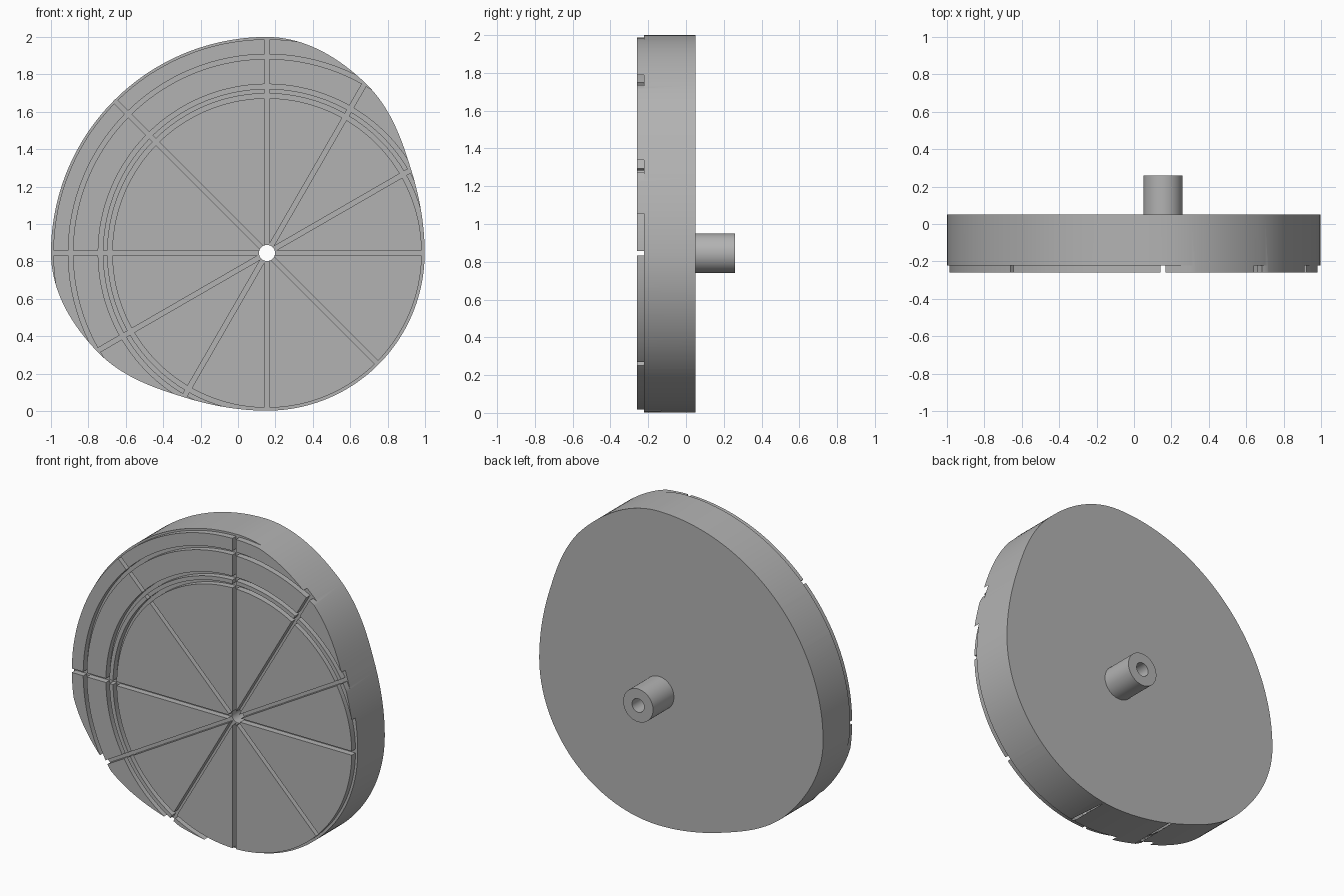
import bpy, bmesh, math

if "Cube" in bpy.data.objects:
    bpy.data.objects.remove(bpy.data.objects["Cube"], do_unlink=True)

CX, CZ = 0.155, 0.845            # shaft axis, running along y
R_LOW, R_30, R_60, R_HIGH = 0.843, 0.89, 1.05, 1.155
FRONT, FLOOR, BACK, HUB_END = -0.26, -0.222, 0.05, 0.26
GROOVE, BORE, SEGS = 0.025, 0.043, 240

grey = bpy.data.materials.new("plain grey")
grey.use_nodes = True
grey.diffuse_color = (0.45, 0.45, 0.45, 1)
grey.node_tree.nodes["Principled BSDF"].inputs["Base Color"].default_value = (0.45, 0.45, 0.45, 1)


def make_object(name, bm):
    bmesh.ops.recalc_face_normals(bm, faces=bm.faces)
    mesh = bpy.data.meshes.new(name)
    bm.to_mesh(mesh)
    bm.free()
    mesh.materials.append(grey)
    obj = bpy.data.objects.new(name, mesh)
    bpy.context.collection.objects.link(obj)
    return obj


def loop(bm, radius, y, count=SEGS):
    """Closed loop about the axis; radius is a function of the angle."""
    angles = [math.tau * i / count for i in range(count)]
    return [bm.verts.new((CX + radius(a) * math.cos(a), y, CZ + radius(a) * math.sin(a)))
            for a in angles]


def bridge(bm, a, b):
    for i in range(len(a)):
        j = (i + 1) % len(a)
        bm.faces.new((a[i], a[j], b[j], b[i]))


def prism(name, radius, y0, y1, count=SEGS):
    bm = bmesh.new()
    a, b = loop(bm, radius, y0, count), loop(bm, radius, y1, count)
    bridge(bm, a, b)
    bm.faces.new(a)
    bm.faces.new(b)
    return make_object(name, bm)


def tube(name, inner, outer, y0, y1, count=SEGS):
    bm = bmesh.new()
    loops = [loop(bm, lambda a, r=r: r, y, count)
             for r, y in ((inner, y0), (outer, y0), (outer, y1), (inner, y1))]
    for i in range(4):
        bridge(bm, loops[i], loops[(i + 1) % 4])
    return make_object(name, bm)


def bar(name, angle):
    """Straight groove cutter crossing the whole disc through the axis."""
    bm = bmesh.new()
    c, s = math.cos(angle), math.sin(angle)
    rows = []
    for y in (FRONT - 0.1, FLOOR):
        rows.append([bm.verts.new((CX + u * c - v * s, y, CZ + u * s + v * c))
                     for u, v in ((-1.4, -GROOVE / 2), (1.4, -GROOVE / 2),
                                  (1.4, GROOVE / 2), (-1.4, GROOVE / 2))])
    bridge(bm, *rows)
    for row in rows:
        bm.faces.new(row)
    return make_object(name, bm)


def cam_radius(angle):
    """Low dwell, rise, high dwell, fall: symmetric about the 135 degree line."""
    deg = math.degrees(angle)
    deg = 135 - abs((deg - 135 + 180) % 360 - 180)
    if deg >= 90:
        return R_HIGH
    if deg <= 0:
        return R_LOW
    pts = [R_LOW, R_30, R_60, R_HIGH]
    slopes = [0, (R_60 - R_LOW) / 2, (R_HIGH - R_30) / 2, 0]
    i = min(int(deg / 30), 2)
    t = deg / 30 - i
    return ((2 * t**3 - 3 * t**2 + 1) * pts[i] + (t**3 - 2 * t**2 + t) * slopes[i]
            + (3 * t**2 - 2 * t**3) * pts[i + 1] + (t**3 - t**2) * slopes[i + 1])


# Cam disc and the hub on its back
cam = prism("cam_disc", cam_radius, FRONT, BACK)
hub = tube("shaft_hub", BORE, 0.105, BACK, HUB_END, 64)

# Cutters: shaft bore, ring grooves and spoke grooves in the front face
cutters = [prism("bore_cutter", lambda a: BORE, FRONT - 0.1, BACK + 0.1, 64)]
for r in (0.84, R_30, R_60, R_HIGH):
    cutters.append(tube("ring_groove_cutter", r - GROOVE / 2, r + GROOVE / 2, FRONT - 0.1, FLOOR))
for deg in (0, 30, 60, 90, 135):
    cutters.append(bar("spoke_groove_cutter", math.radians(deg)))

for cutter in cutters:
    cutter.hide_render = True
    mod = cam.modifiers.new("groove", "BOOLEAN")
    mod.operation = "DIFFERENCE"
    mod.solver = "EXACT"
    mod.object = cutter

# Bake the cuts and drop the cutters
bpy.context.view_layer.update()
baked = bpy.data.meshes.new_from_object(cam.evaluated_get(bpy.context.evaluated_depsgraph_get()))
cam.modifiers.clear()
cam.data = baked
for cutter in cutters:
    bpy.data.objects.remove(cutter, do_unlink=True)

# Smooth walls with sharp rims
bpy.ops.object.select_all(action="DESELECT")
for obj in (cam, hub):
    obj.select_set(True)
bpy.context.view_layer.objects.active = cam
bpy.ops.object.shade_smooth_by_angle(angle=math.radians(30))
